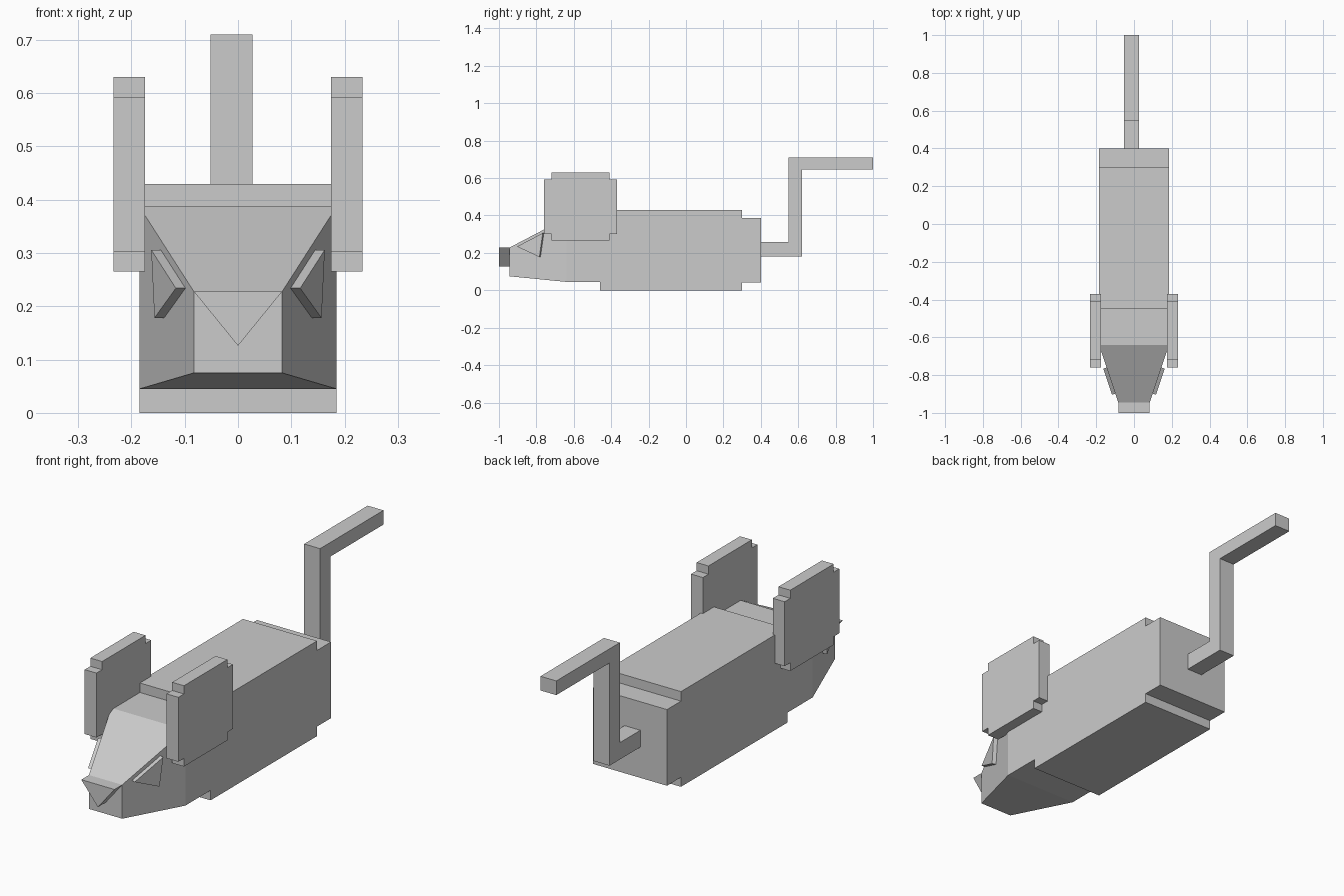
import bpy, bmesh
from mathutils import Vector

if "Cube" in bpy.data.objects:
    bpy.data.objects.remove(bpy.data.objects["Cube"])


def prism(name, points, offset):
    """Solid made by sweeping a flat 3D outline along an offset."""
    bm = bmesh.new()
    face = bm.faces.new([bm.verts.new(p) for p in points])
    swept = bmesh.ops.extrude_face_region(bm, geom=[face], use_keep_orig=True)
    moved = [g for g in swept["geom"] if isinstance(g, bmesh.types.BMVert)]
    bmesh.ops.translate(bm, verts=moved, vec=Vector(offset))
    bmesh.ops.recalc_face_normals(bm, faces=bm.faces)
    mesh = bpy.data.meshes.new(name)
    bm.to_mesh(mesh)
    bm.free()
    obj = bpy.data.objects.new(name, mesh)
    bpy.context.collection.objects.link(obj)
    return obj


def side_profile(name, yz, x0, x1):
    """Side outline extruded across the width."""
    return prism(name, [(x0, y, z) for y, z in yz], (x1 - x0, 0, 0))


def mirror_x(obj):
    obj.modifiers.new("Mirror", 'MIRROR').use_axis[0] = True


W = 0.185          # body half width
NECK, SNOUT = -0.64, -0.945

# Body with stepped front and rear
side_profile("body", [
    (NECK, 0.045), (-0.46, 0.045), (-0.46, 0), (0.30, 0), (0.30, 0.043),
    (0.40, 0.043), (0.40, 0.387), (0.30, 0.387), (0.30, 0.43),
    (-0.45, 0.43), (-0.45, 0.387), (NECK, 0.387)], -W, W)

# Tapered head: box whose front end is narrowed
head = side_profile("head", [
    (SNOUT, 0.075), (NECK, 0.045), (NECK, 0.387), (SNOUT, 0.228)], -W, W)
for v in head.data.vertices:
    if v.co.y < -0.9:
        v.co.x *= 0.083 / W

# Triangular nose
prism("nose", [(-0.083, SNOUT, 0.228), (0.083, SNOUT, 0.228),
               (0, SNOUT, 0.126)], (0, -0.055, 0))

# Eyes: thin triangles lying on the slanted cheeks
slope = (W - 0.083) / (NECK - SNOUT)
eye_yz = [(-0.76, 0.306), (-0.898, 0.234), (-0.778, 0.178)]
eye = prism("eyes", [(0.083 + (y - SNOUT) * slope, y, z) for y, z in eye_yz],
            (0.018, -0.006, 0))
mirror_x(eye)

# Ears: plates with notched corners
ear = side_profile("ears", [
    (-0.72, 0.265), (-0.41, 0.265), (-0.41, 0.302), (-0.37, 0.302),
    (-0.37, 0.593), (-0.41, 0.593), (-0.41, 0.63), (-0.72, 0.63),
    (-0.72, 0.593), (-0.76, 0.593), (-0.76, 0.302), (-0.72, 0.302)],
    0.175, 0.234)
mirror_x(ear)

# Bent tail
side_profile("tail", [
    (0.40, 0.182), (0.62, 0.182), (0.62, 0.646), (1.0, 0.646),
    (1.0, 0.71), (0.547, 0.71), (0.547, 0.258), (0.40, 0.258)],
    -0.052, 0.027)
